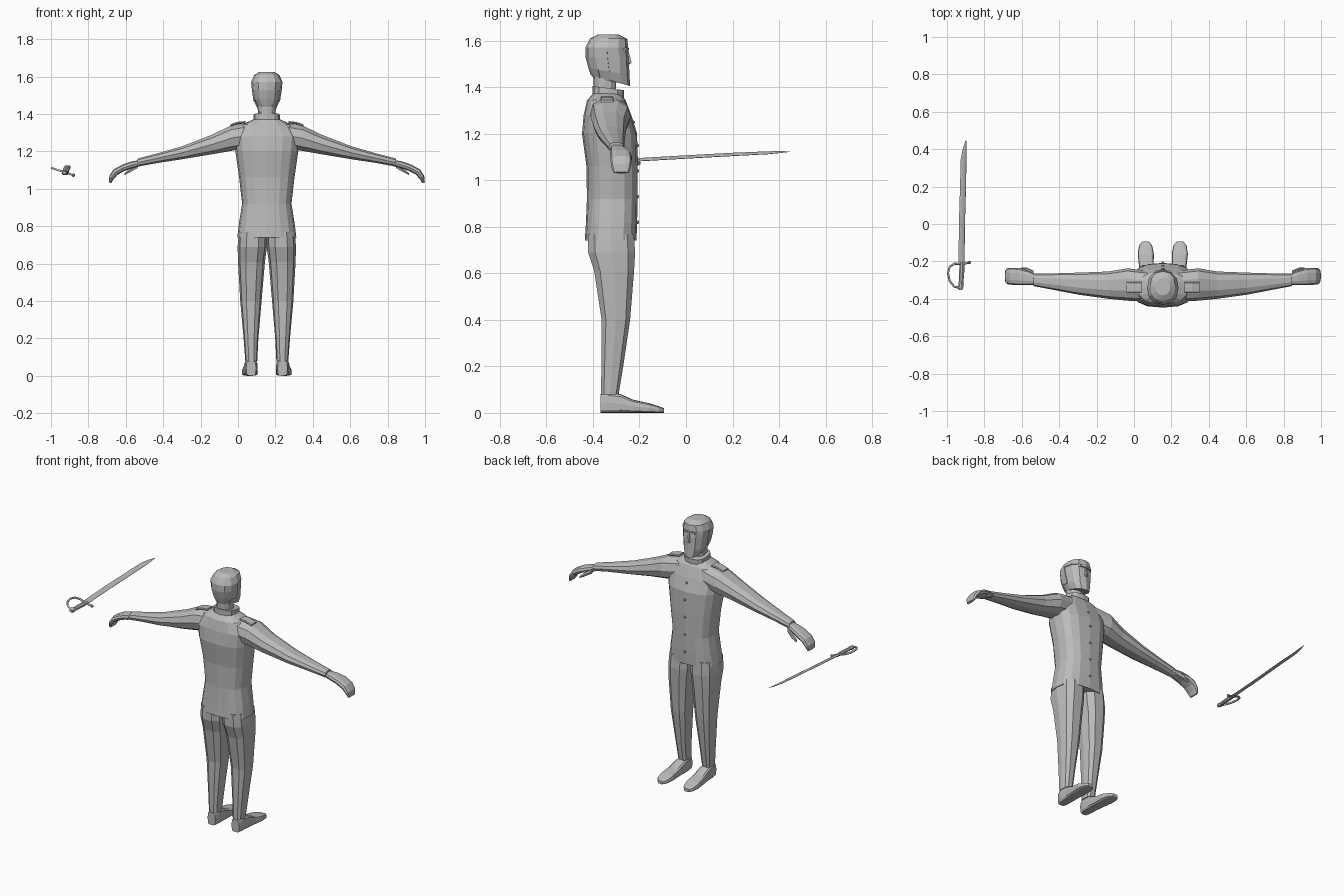
import bpy, bmesh
from math import sin, cos, pi
from mathutils import Vector

cube = bpy.data.objects.get("Cube")
if cube:
    bpy.data.objects.remove(cube)

CX = 0.154  # body centre line

grey = bpy.data.materials.new("plain grey")
grey.use_nodes = True
COLOUR = (0.5, 0.5, 0.5, 1)
grey.diffuse_color = COLOUR
grey.node_tree.nodes["Principled BSDF"].inputs["Base Color"].default_value = COLOUR


def finish(name, bm):
    bmesh.ops.recalc_face_normals(bm, faces=bm.faces)
    mesh = bpy.data.meshes.new(name)
    bm.to_mesh(mesh)
    bm.free()
    mesh.materials.append(grey)
    obj = bpy.data.objects.new(name, mesh)
    bpy.context.collection.objects.link(obj)
    return obj


def ring(centre, u, v, n=12, power=0.75):
    """Rounded-box outline around centre, with half axes u and v."""
    def soft(t):
        return abs(t) ** power * (1 if t > 0 else -1)
    c, u, v = Vector(centre), Vector(u), Vector(v)
    angles = [2 * pi * i / n for i in range(n)]
    return [c + u * soft(round(cos(a), 6)) + v * soft(round(sin(a), 6)) for a in angles]


def loft(name, rings):
    bm = bmesh.new()
    loops = [[bm.verts.new(p) for p in r] for r in rings]
    for a, b in zip(loops, loops[1:]):
        for i in range(len(a)):
            j = (i + 1) % len(a)
            bm.faces.new((a[i], a[j], b[j], b[i]))
    bm.faces.new(loops[0])
    bm.faces.new(loops[-1])
    return finish(name, bm)


def level(x, half, back, front, z_back, z_front=None, **kw):
    """Ring that lies roughly level, optionally tilted front to back."""
    z_front = z_back if z_front is None else z_front
    return ring((x, (back + front) / 2, (z_back + z_front) / 2), (half, 0, 0),
                (0, (front - back) / 2, (z_front - z_back) / 2), **kw)


def upright(x, back, front, low, high, lean=0, **kw):
    """Ring across an arm; lean shifts its top edge outward."""
    return ring((x, (back + front) / 2, (low + high) / 2), (0, (front - back) / 2, 0),
                (lean, 0, (high - low) / 2), **kw)


# Jacket body: half width, back, front, height
loft("jacket_body", [level(CX, *r, n=16) for r in [
    (.158, -.435, -.213, .74), (.148, -.43, -.21, .82), (.132, -.426, -.208, .92),
    (.148, -.428, -.208, 1.06), (.168, -.447, -.21, 1.2), (.175, -.44, -.235, 1.28),
    (.13, -.425, -.26, 1.345), (.07, -.4, -.28, 1.372)]])

# Collar and head
loft("collar", [level(CX, .07, -.402, -.268, 1.355, 1.345),
                level(CX, .07, -.402, -.266, 1.405, 1.387)])
head = loft("head", [level(CX, *r, power=0.85) for r in [
    (.045, -.395, -.3, 1.37), (.047, -.398, -.3, 1.44, 1.425),
    (.05, -.405, -.24, 1.452, 1.405), (.067, -.416, -.243, 1.485, 1.45),
    (.076, -.428, -.246, 1.53), (.08, -.428, -.252, 1.57),
    (.064, -.41, -.256, 1.606), (.038, -.38, -.29, 1.622)]])

# Hair: thin shell over the back and crown
bm = bmesh.new()
bm.from_mesh(head.data)
skip = [f for f in bm.faces if f.calc_center_median().z < 1.46
        or (f.calc_center_median().y > -.33 and f.calc_center_median().z < 1.58)]
bmesh.ops.delete(bm, geom=skip, context='FACES')
hair = finish("hair", bm)
shell = hair.modifiers.new("shell", 'SOLIDIFY')
shell.thickness = 0.004
shell.offset = 1

# Nose and brow
loft("nose", [level(CX, .006, -.27, -.245, 1.555, n=6), level(CX, .012, -.27, -.232, 1.505, n=6),
              level(CX, .01, -.27, -.245, 1.497, n=6)])
loft("brow", [level(CX, .05, -.29, -.245, 1.557, n=8), level(CX, .05, -.29, -.244, 1.568, n=8)])

# Jacket buttons
for i, z in enumerate((.82, .93, 1.04, 1.15, 1.25)):
    bm = bmesh.new()
    bmesh.ops.create_icosphere(bm, subdivisions=1, radius=.008)
    bmesh.ops.translate(bm, verts=bm.verts, vec=(CX, -.227 if z > 1.2 else -.208, z))
    finish(f"button_{i + 1}", bm)

for s, side in ((1, "left"), (-1, "right")):
    def at(d):
        return CX + s * d

    # Sleeve: distance out, back, front, low, high
    loft(side + "_sleeve", [upright(at(d), *r, power=0.85, n=10) for d, *r in [
        (.08, -.415, -.25, 1.22, 1.36), (.19, -.41, -.237, 1.2, 1.342),
        (.29, -.4, -.254, 1.183, 1.293), (.45, -.378, -.26, 1.157, 1.23),
        (.58, -.353, -.264, 1.138, 1.192), (.69, -.332, -.266, 1.118, 1.163)]])

    # Hand curling down, with thumb
    loft(side + "_hand", [upright(at(d), *r[:4], lean=s * r[4], n=10) for d, *r in [
        (.67, -.324, -.272, 1.122, 1.157, 0), (.72, -.327, -.25, 1.11, 1.147, .004),
        (.765, -.327, -.236, 1.097, 1.13, .008), (.808, -.325, -.234, 1.076, 1.104, .012),
        (.83, -.322, -.236, 1.052, 1.07, .012), (.838, -.312, -.245, 1.03, 1.035, .007)]])
    loft(side + "_thumb", [upright(at(d), *r, n=6) for d, *r in [
        (.69, -.275, -.25, 1.11, 1.14), (.73, -.256, -.232, 1.088, 1.113),
        (.76, -.25, -.234, 1.073, 1.085)]])

    # Shoulder strap lying along the slope
    loft(side + "_shoulder_strap", [upright(at(d), -.367, -.311, z - .012, z, n=8, power=.4)
                                    for d, z in ((.115, 1.362), (.155, 1.358), (.195, 1.345))])

    # Trouser leg: inner, outer, back, front, height
    loft(side + "_trouser_leg", [
        level(at((a + b) / 2), (b - a) / 2, back, front, z, n=10) for a, b, back, front, z in [
            (-.002, .15, -.425, -.22, .77), (-.001, .156, -.425, -.215, .69),
            (.01, .154, -.398, -.22, .61), (.028, .142, -.365, -.238, .4),
            (.045, .124, -.366, -.268, .2), (.051, .115, -.366, -.288, .08)]])

    # Shoe from heel to toe: y, centre, half width, top
    loft(side + "_shoe", [
        ring((at(d), y, top / 2), (w, 0, 0), (0, 0, top / 2), n=12, power=.5)
        for y, d, w, top in [
            (-.367, .084, .026, .08), (-.335, .084, .034, .088), (-.285, .085, .036, .082),
            (-.225, .088, .039, .056), (-.16, .091, .043, .042), (-.115, .092, .035, .028),
            (-.094, .092, .018, .02)]])

# Sabre: blade, grip and knuckle guard
TILT = Vector((.95, 0, -.32))
THIN = Vector((.32, 0, .95))
loft("sabre_blade", [ring((x, y, z), TILT * w, THIN * t, n=8, power=1) for x, y, z, w, t in [
    (-.922, -.21, 1.088, .017, .005), (-.92, 0, 1.1, .017, .005), (-.914, .2, 1.111, .017, .005),
    (-.911, .35, 1.118, .016, .004), (-.905, .4, 1.121, .011, .003), (-.899, .447, 1.123, .002, .001)]])
loft("sabre_grip", [ring((x, y, 1.086), TILT * w, THIN * w * .8, n=8, power=1) for x, y, w in [
    (-.919, -.2, .012), (-.921, -.25, .015), (-.925, -.32, .013),
    (-.927, -.335, .017), (-.928, -.352, .01)]])
path = [(-.88, -.205), (-.917, -.215), (-.96, -.212), (-.985, -.228), (-.995, -.262),
        (-.985, -.305), (-.96, -.335), (-.927, -.343)]
curve = bpy.data.curves.new("sabre_guard", 'CURVE')
curve.dimensions = '3D'
curve.bevel_depth = .006
curve.bevel_resolution = 1
curve.use_fill_caps = True
spline = curve.splines.new('POLY')
spline.points.add(len(path) - 1)
for p, (x, y) in zip(spline.points, path):
    p.co = (x, y, 1.088 - (x + .925) * .33, 1)
curve.materials.append(grey)
bpy.context.collection.objects.link(bpy.data.objects.new("sabre_guard", curve))
bm = bmesh.new()
bmesh.ops.create_icosphere(bm, subdivisions=1, radius=.01)
bmesh.ops.translate(bm, verts=bm.verts, vec=(-.88, -.205, 1.073))
finish("sabre_guard_knob", bm)
